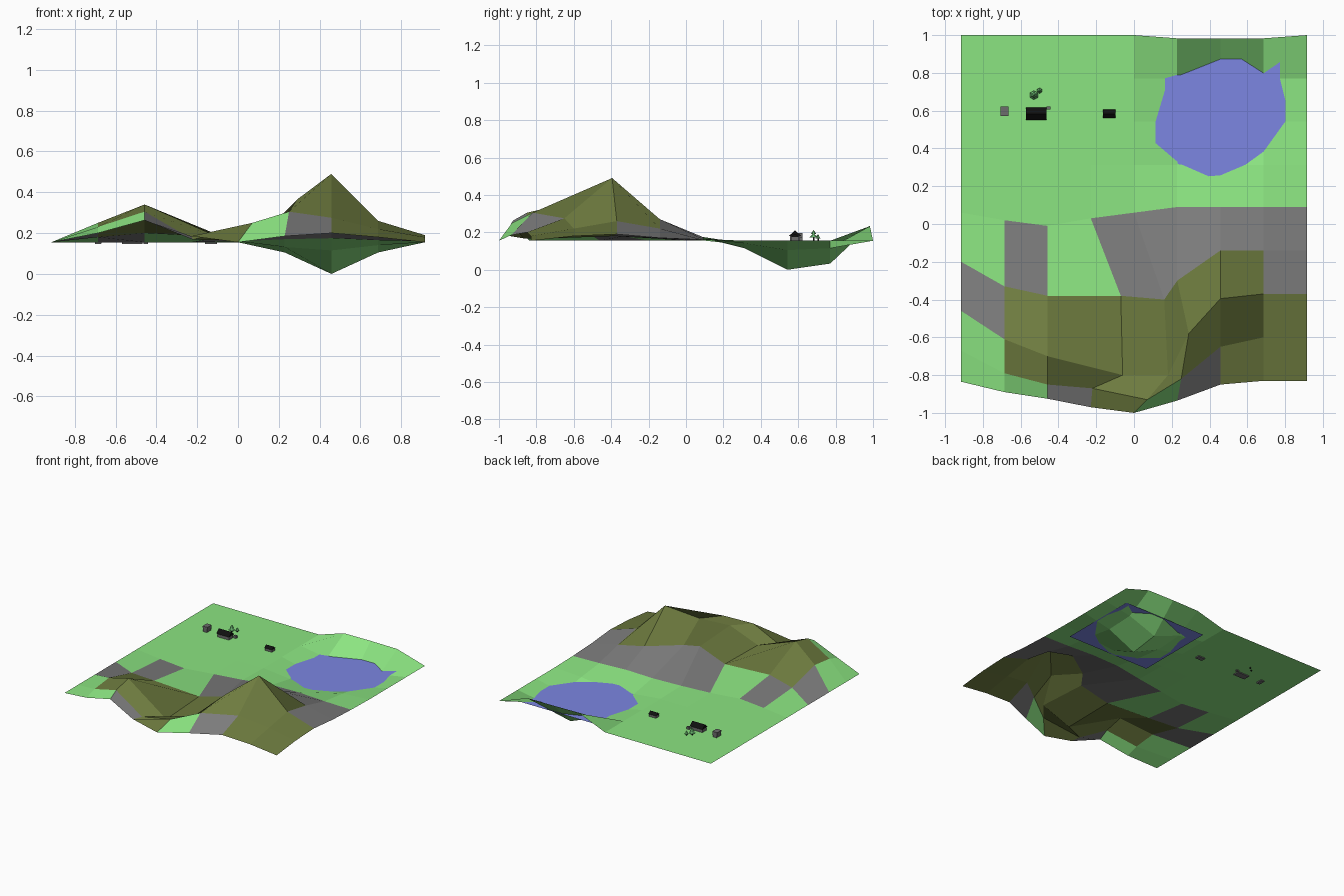
import bpy, bmesh
from mathutils import Matrix, Vector

cube = bpy.data.objects.get("Cube")
if cube:
    bpy.data.objects.remove(cube, do_unlink=True)


def material(name, r, g, b):
    mat = bpy.data.materials.new(name)
    mat.use_nodes = True
    mat.diffuse_color = (r, g, b, 1)
    mat.node_tree.nodes["Principled BSDF"].inputs["Base Color"].default_value = (r, g, b, 1)
    return mat


GRASS = material("grass green", .26, .78, .22)
ROCK = material("rock grey", .2, .2, .2)
HILL = material("hill olive", .155, .2, .05)
WATER = material("water blue", .2, .24, .76)
ROOF = material("roof black", .005, .005, .005)
WALL = material("wall grey", .15, .15, .15)
LEAF = material("leaf green", .15, .5, .17)

STEP = .2288
GROUND = .155
SUNK = .008


def finish(name, bm, mats):
    mesh = bpy.data.meshes.new(name)
    bm.to_mesh(mesh)
    bm.free()
    for mat in mats:
        mesh.materials.append(mat)
    obj = bpy.data.objects.new(name, mesh)
    bpy.context.collection.objects.link(obj)
    return obj


# Terrain: regular grid, rows run front to back, columns right to left
points = [[Vector(((col - 4) * STEP, 1 - (8 - row) * STEP, GROUND))
           for col in range(9)] for row in range(9)]

# Front edge and hills: depth and height along each row
hill_depth = [
    (-.835, -.89, -.925, -.97, -1, -.935, -.85, -.83, -.83),
    (-.67, -.79, -.85, -.87, -.93, -.82, -.65, -.6, -.6),
    (-.46, -.61, -.7, -.8, -.8, -.58, -.395, -.37, -.37),
    (-.2, -.33, -.38, -.38, -.4, -.3, -.14, -.14, -.14),
    (.06, .02, -.01, .03, .06, .09, .09, .09, .09),
]
hill_height = [
    (.155, .2, .263, .185, .155, .185, .2, .18, .155),
    (.155, .23, .305, .168, .25, .305, .275, .22, .18),
    (.155, .25, .34, .165, .255, .365, .49, .26, .19),
    (.155, .18, .2, .18, .25, .28, .27, .22, .17),
    (.155, .155, .155, .155, .16, .17, .175, .165, .16),
]
for row, (depths, heights) in enumerate(zip(hill_depth, hill_height)):
    for point, y, z in zip(points[row], depths, heights):
        point.y, point.z = y, z

# Ridge and valley vertices dragged sideways
for row, col, x in ((3, 3, -.07), (3, 4, .16), (2, 3, -.06), (2, 4, .18),
                    (2, 5, .29), (1, 3, -.22), (1, 4, .07), (1, 5, .25)):
    points[row][col].x = x

# Lake basin and the raised bank behind it
for row, heights in ((5, (.132, .115, .141)), (6, (.105, 0, .105)),
                     (7, (.12, .033, .115)), (8, (.233, .235, .233))):
    for point, z in zip(points[row][5:8], heights):
        point.z = z
for point in points[8][5:8]:
    point.y = .983

# Cell kinds by row: g grass, r rock, h hill
cells = ["ggrhgrhh", "ghhhhhhh", "rhhhhhhr", "grgrrrrr"] + ["gggggggg"] * 4
bm = bmesh.new()
verts = [[bm.verts.new(p) for p in row] for row in points]
for r in range(8):
    for c in range(8):
        face = bm.faces.new((verts[r][c], verts[r][c + 1],
                             verts[r + 1][c + 1], verts[r + 1][c]))
        face.material_index = "grh".index(cells[r][c])
finish("terrain", bm, [GRASS, ROCK, HILL])

# Lake surface
bm = bmesh.new()
bmesh.ops.create_grid(bm, x_segments=1, y_segments=1, size=1,
                      matrix=Matrix.Translation((.45, .563, .13)) @ Matrix.Diagonal((.36, .318, 1, 1)))
finish("lake_water", bm, [WATER])


# Box standing slightly sunk into the ground
def box(name, x, y, size, mat, base_scale=1):
    height = size[2] + SUNK
    bm = bmesh.new()
    bmesh.ops.create_cube(bm, size=1)
    for v in bm.verts:
        scale = base_scale if v.co.z < 0 else 1
        v.co = (x + v.co.x * size[0] * scale, y + v.co.y * size[1],
                GROUND - SUNK + (v.co.z + .5) * height)
    return finish(name, bm, [mat])


def gable_house(name, x, y, length, width, wall, peak):
    box(name + "_walls", x, y, (length * .9, width * .8, wall), WALL)
    # Triangular roof prism along x
    bm = bmesh.new()
    ends = []
    for side in (-1, 1):
        ex = x + side * length / 2
        ends.append([bm.verts.new((ex, y + dy, GROUND + z)) for dy, z in
                     ((-width / 2, wall), (width / 2, wall), (0, peak))])
    bm.faces.new(ends[0][::-1])
    bm.faces.new(ends[1])
    for i in range(3):
        j = (i + 1) % 3
        bm.faces.new((ends[0][i], ends[0][j], ends[1][j], ends[1][i]))
    bmesh.ops.recalc_face_normals(bm, faces=bm.faces)
    finish(name + "_roof", bm, [ROOF])


gable_house("large_house", -.518, .583, .11, .065, .026, .055)
gable_house("small_house", -.132, .583, .066, .046, .02, .038)
box("house_barrel", -.452, .615, (.02, .016, .02), WALL)
box("stone_shed", -.685, .597, (.042, .052, .042), WALL, .7)


# Trees with stacked foliage cones
def tree(name, x, y, height, radius):
    box(name + "_trunk", x, y, (.008, .008, height * .4), ROOF)
    bm = bmesh.new()
    for level, shrink in ((.5, 1), (.8, .65)):
        bmesh.ops.create_cone(bm, cap_ends=True, segments=6, radius1=radius * shrink,
                              radius2=0, depth=height * .4,
                              matrix=Matrix.Translation((x, y, GROUND + height * level)))
    finish(name + "_foliage", bm, [LEAF])


tree("left_tree", -.53, .682, .058, .024)
tree("right_tree", -.5, .706, .036, .015)
